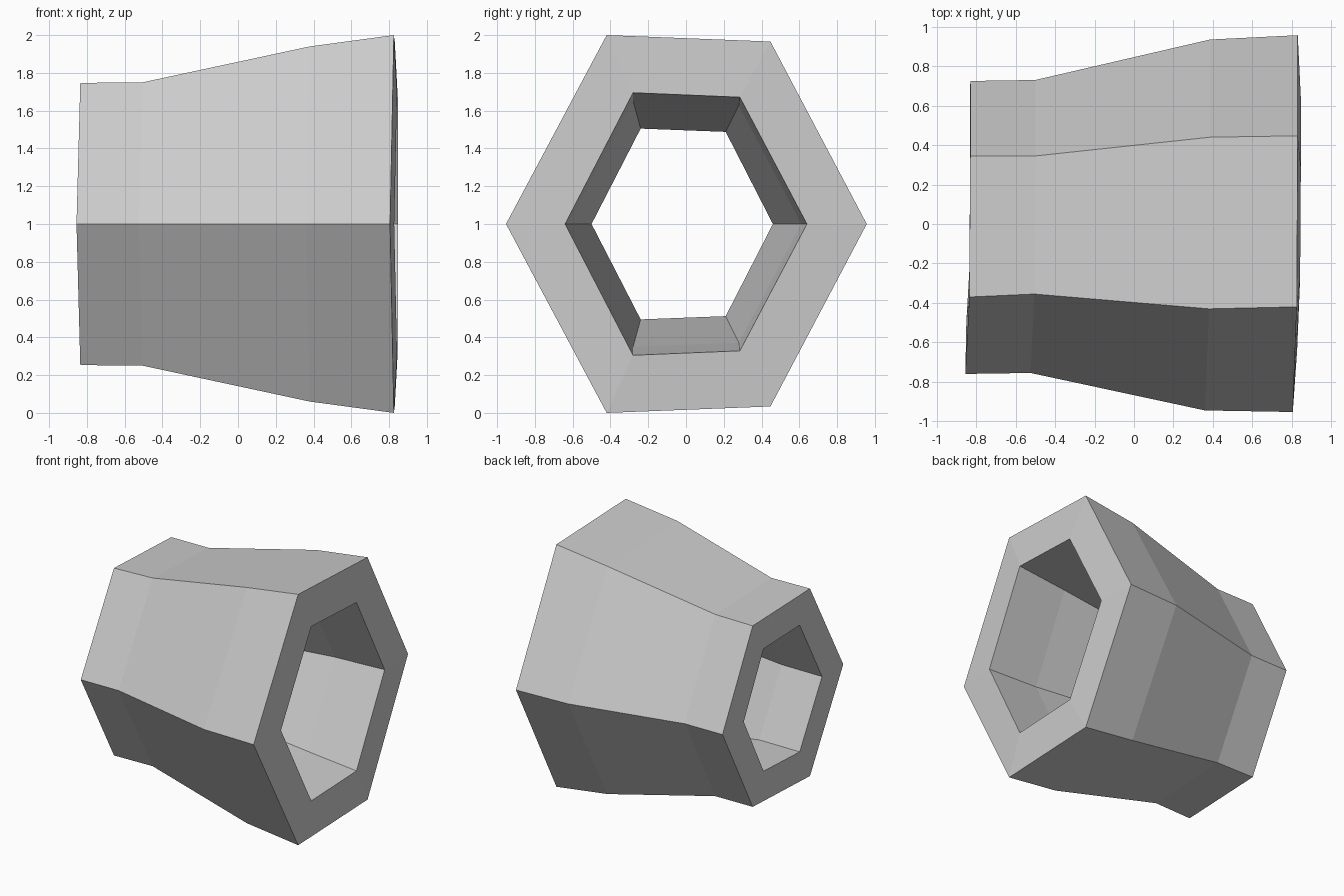
import bpy
import bmesh

cube = bpy.data.objects.get("Cube")
if cube:
    bpy.data.objects.remove(cube, do_unlink=True)

grey = bpy.data.materials.new("light grey")
grey.use_nodes = True
colour = (0.6, 0.6, 0.6, 1)
grey.diffuse_color = colour
grey.node_tree.nodes["Principled BSDF"].inputs["Base Color"].default_value = colour

MID_Z = 1.0

# Stations: x, front tip y, front corner y, back corner y, back tip y, half height
OUTER = [
    (-0.835, -0.76, -0.37, 0.345, 0.725, 0.747),
    (-0.505, -0.755, -0.355, 0.345, 0.73, 0.75),
    (0.38, -0.945, -0.43, 0.44, 0.935, 0.94),
    (0.825, -0.953, -0.42, 0.447, 0.957, 1.0),
]
INNER = [
    (-0.835, -0.50, -0.24, 0.21, 0.46, 0.505),
    (-0.48, -0.50, -0.24, 0.21, 0.46, 0.505),
    (0.42, -0.62, -0.28, 0.28, 0.61, 0.65),
    (0.842, -0.64, -0.28, 0.285, 0.64, 0.695),
]


def hexagon(bm, station, tilt):
    """Slightly irregular hexagon, mirrored above and below its middle."""
    x, front, front_corner, back_corner, back, h = station
    points = [
        (x - tilt, front, 0), (x, front_corner, h),
        (x + tilt / 4, back_corner, h * 0.966), (x + tilt / 4, back, 0),
        (x + tilt / 4, back_corner, -h * 0.966), (x, front_corner, -h),
    ]
    return [bm.verts.new((px, py, MID_Z + pz)) for px, py, pz in points]


# Thick hexagonal sleeve: outside going out, inside coming back
bm = bmesh.new()
rings = [hexagon(bm, s, 0.02) for s in OUTER]
rings += [hexagon(bm, s, 0.015) for s in reversed(INNER)]
for i, ring in enumerate(rings):
    following = rings[(i + 1) % len(rings)]
    for j in range(6):
        k = (j + 1) % 6
        bm.faces.new((ring[j], ring[k], following[k], following[j]))
bmesh.ops.recalc_face_normals(bm, faces=bm.faces)

mesh = bpy.data.meshes.new("hexagonal_sleeve")
bm.to_mesh(mesh)
bm.free()
mesh.materials.append(grey)
sleeve = bpy.data.objects.new("hexagonal_sleeve", mesh)
bpy.context.collection.objects.link(sleeve)
